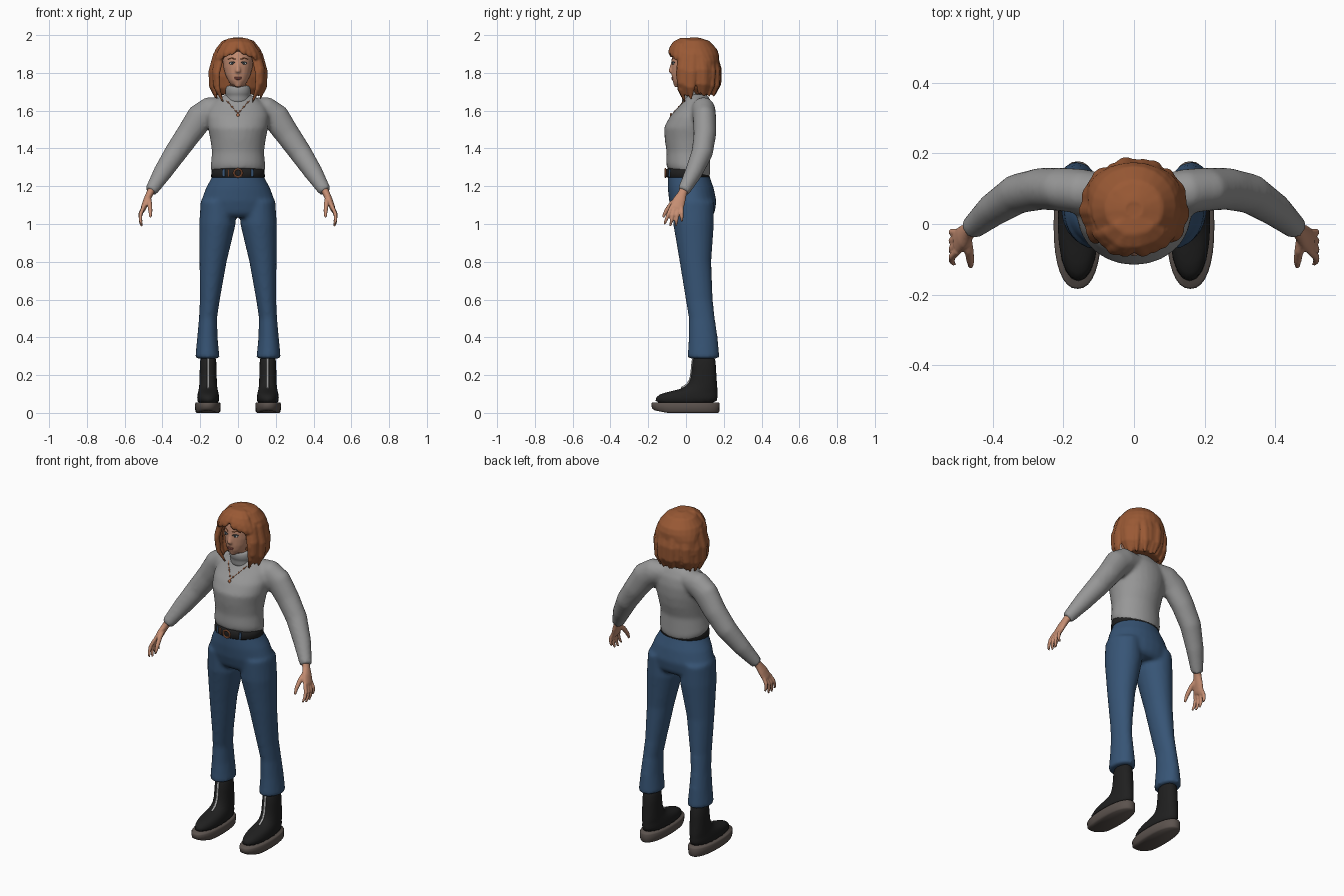
import bpy, bmesh, math, random
from mathutils import Vector
from mathutils.bvhtree import BVHTree

random.seed(4)
if "Cube" in bpy.data.objects:
    bpy.data.objects.remove(bpy.data.objects["Cube"])


def material(name, *rgb):
    m = bpy.data.materials.new(name)
    m.use_nodes = True
    m.diffuse_color = (*rgb, 1)
    node = m.node_tree.nodes["Principled BSDF"]
    node.inputs["Base Color"].default_value = (*rgb, 1)
    node.inputs["Roughness"].default_value = 0.8
    return m


HAIR = material("auburn hair", 0.32, 0.10, 0.035)
SKIN = material("skin", 0.56, 0.27, 0.17)
KNIT = material("grey knit", 0.31, 0.31, 0.31)
DENIM = material("blue denim", 0.038, 0.09, 0.18)
LEATHER = material("black leather", 0.014, 0.014, 0.014)
SOLE = material("taupe sole", 0.105, 0.085, 0.075)
COPPER = material("copper", 0.45, 0.16, 0.07)
LIGHT = material("pale grey", 0.5, 0.5, 0.5)
LIPS = material("lips", 0.36, 0.11, 0.085)
IRIS = material("dark iris", 0.035, 0.05, 0.06)

X, Y, Z = Vector((1, 0, 0)), Vector((0, 1, 0)), Vector((0, 0, 1))


def loft(bm, rings, hint=X, axis=None, n=20, power=2.0):
    """Skin a closed tube through rings of (x, y, z, radius along hint, other radius)."""
    pts = [Vector(r[:3]) for r in rings]
    loops = []
    for i, r in enumerate(rings):
        t = axis or (pts[min(i + 1, len(pts) - 1)] - pts[max(i - 1, 0)]).normalized()
        u = (hint - t * hint.dot(t)).normalized()
        v = t.cross(u)
        loop = []
        for k in range(n):
            a = math.tau * k / n
            c, s = math.cos(a), math.sin(a)
            c = math.copysign(abs(c) ** (2 / power), c)
            s = math.copysign(abs(s) ** (2 / power), s)
            loop.append(bm.verts.new(pts[i] + u * c * r[3] + v * s * r[4]))
        loops.append(loop)
    for a, b in zip(loops, loops[1:]):
        for k in range(n):
            bm.faces.new((a[k], a[(k + 1) % n], b[(k + 1) % n], b[k]))
    bm.faces.new(loops[0])
    bm.faces.new(loops[-1])


def upright(bm, rows, x=0, **kw):
    """Loft level rings given as (z, y centre, x radius, y radius)."""
    loft(bm, [(x, cy, z, rx, ry) for z, cy, rx, ry in rows], axis=Z, **kw)


def finish(name, bm, mat, voxel=0, smooth=0, subdiv=0):
    bmesh.ops.recalc_face_normals(bm, faces=bm.faces)
    me = bpy.data.meshes.new(name)
    bm.to_mesh(me)
    bm.free()
    me.materials.append(mat)
    me.shade_smooth()
    ob = bpy.data.objects.new(name, me)
    bpy.context.collection.objects.link(ob)
    if subdiv:
        ob.modifiers.new("round", "SUBSURF").levels = subdiv
        ob.modifiers["round"].render_levels = subdiv
    if voxel:
        rm = ob.modifiers.new("merge", "REMESH")
        rm.mode, rm.voxel_size, rm.use_smooth_shade = "VOXEL", voxel, True
    if smooth:
        sm = ob.modifiers.new("soften", "SMOOTH")
        sm.factor, sm.iterations = 0.5, smooth
    return ob


def surface(ob):
    """Return a function giving the front surface point at (x, z)."""
    tree = BVHTree.FromObject(ob, bpy.context.evaluated_depsgraph_get())

    def front(x, z):
        hit = tree.ray_cast(Vector((x, -1, z)), Y)[0]
        return hit or Vector((x, 0, z))
    return front


def cord(name, front, pts, radius, mat):
    cu = bpy.data.curves.new(name, "CURVE")
    cu.dimensions, cu.bevel_depth, cu.bevel_resolution = "3D", radius, 2
    cu.use_fill_caps = True
    sp = cu.splines.new("POLY")
    sp.points.add(len(pts) - 1)
    for p, (x, z) in zip(sp.points, pts):
        p.co = (*front(x, z), 1)
    cu.materials.append(mat)
    bpy.context.collection.objects.link(bpy.data.objects.new(name, cu))


def blob(name, centre, size, mat):
    bm = bmesh.new()
    bmesh.ops.create_uvsphere(bm, u_segments=16, v_segments=10, radius=1)
    for v in bm.verts:
        v.co = Vector(centre) + Vector(a * b for a, b in zip(v.co, size))
    return finish(name, bm, mat)


SIDES = (("left", 1), ("right", -1))

# Sweater: torso and sleeves merged into one knit
bm = bmesh.new()
upright(bm, [(1.27, .012, .135, .112), (1.30, .012, .146, .117), (1.38, .012, .138, .115),
             (1.45, .017, .147, .130), (1.51, .02, .16, .137), (1.57, .037, .165, .122),
             (1.62, .055, .15, .095), (1.66, .058, .11, .07), (1.69, .05, .06, .055)], n=28)
for v in bm.verts:
    if v.co.z < 1.32:
        v.co.z -= v.co.y * 0.22
for _, s in SIDES:
    loft(bm, [(s * x, y, z, a, b) for x, y, z, a, b in (
        (.05, .085, 1.62, .05, .05), (.145, .092, 1.602, .064, .074), (.20, .098, 1.565, .062, .075),
        (.262, .1, 1.475, .060, .066), (.33, .086, 1.378, .057, .06), (.40, .04, 1.272, .047, .05),
        (.462, -.014, 1.172, .033, .034))], hint=Y)
sweater = finish("sweater", bm, KNIT, voxel=.011, smooth=6)

# Rolled collar
bm = bmesh.new()
upright(bm, [(1.63, .045, .075, .07), (1.66, .04, .066, .062), (1.685, .036, .064, .06),
             (1.69, .035, .070, .066), (1.725, .03, .066, .062), (1.735, .03, .055, .052)])
finish("collar", bm, KNIT, subdiv=1)

# Jeans: hips and flared legs merged
bm = bmesh.new()
upright(bm, [(1.27, .012, .13, .108), (1.24, .016, .143, .113), (1.19, .025, .17, .122),
             (1.12, .036, .196, .125), (1.06, .04, .2, .112), (1.035, .04, .19, .09)], n=28)
for _, s in SIDES:
    loft(bm, [(s * x, y, z, a, b) for x, y, z, a, b in (
        (.108, .038, 1.12, .09, .11), (.109, .04, 1.0, .097, .108), (.132, .05, .8, .072, .084),
        (.149, .07, .6, .053, .072), (.159, .084, .5, .048, .069), (.162, .091, .4, .054, .077),
        (.162, .093, .288, .065, .085))], axis=Z)
finish("jeans", bm, DENIM, voxel=.011, smooth=4)

# Belt, loops and buckle
bm = bmesh.new()
upright(bm, [(1.246, .01, .138, .112), (1.25, .01, .143, .116),
             (1.288, .008, .139, .112), (1.294, .008, .13, .106)], n=32)
belt = finish("belt", bm, LEATHER)
on_belt = surface(belt)
for side, s in SIDES:
    cord(side + "_belt_loop", on_belt, [(s * .075, 1.25), (s * .075, 1.29)], .007, DENIM)
cord("belt_keeper", on_belt, [(-.05, 1.252), (-.05, 1.288)], .004, COPPER)
bpy.ops.mesh.primitive_torus_add(major_radius=.021, minor_radius=.005, major_segments=24,
                                 minor_segments=8, location=on_belt(0, 1.27) - Y * .004,
                                 rotation=(math.pi / 2, 0, 0))
bpy.context.object.name = "buckle"
bpy.context.object.data.materials.append(COPPER)

# Necklace with pendant
on_knit = surface(sweater)
for side, s in SIDES:
    chain = [(s * .062 * (1 - t / 6), 1.655 - .07 * t / 6) for t in range(7)]
    cord(side + "_chain", on_knit, chain, .0018, COPPER)
    for x, z in chain[1:-1:2]:
        blob(side + "_bead", on_knit(x, z), (.005, .005, .005), COPPER)
blob("pendant", on_knit(0, 1.575), (.009, .006, .012), COPPER)

# Boots, soles and laces
for side, s in SIDES:
    bm = bmesh.new()
    upright(bm, [(.33, .095, .044, .062), (.22, .096, .045, .064), (.15, .092, .047, .073),
                 (.125, .07, .05, .098), (.108, .025, .055, .143), (.088, .002, .059, .167),
                 (.04, -.002, .061, .172)], x=s * .158, power=2.2)
    boot = finish(side + "_boot", bm, LEATHER, subdiv=1)
    bm = bmesh.new()
    upright(bm, [(0, .003, .058, .168), (.008, -.002, .066, .178), (.048, -.003, .068, .181),
                 (.056, -.003, .063, .176)], x=s * .16, n=32, power=2.3)
    for v in bm.verts:
        if v.co.y < -.1 and v.co.z < .02:
            v.co.z += (-.1 - v.co.y) * .2
    finish(side + "_sole", bm, SOLE)
    on_boot = surface(boot)
    cord(side + "_lace", on_boot, [(s * .157, .13 + .02 * i) for i in range(9)], .006, LIGHT)

# Hands: palm, fingers and thumb merged
for side, s in SIDES:
    bm = bmesh.new()
    loft(bm, [(s * x, y, z, a, b) for x, y, z, a, b in (
        (.45, -.005, 1.195, .024, .022), (.468, -.02, 1.16, .024, .019), (.484, -.036, 1.125, .034, .018),
        (.5, -.05, 1.085, .037, .015), (.504, -.055, 1.07, .03, .01))], hint=Y, n=16)
    for i in range(4):
        y, reach = -.078 + .018 * i, (.085, .095, .092, .072)[i]
        fan = -.034 + .012 * i
        loft(bm, [(s * (.5 + dx), y + fan * t, 1.09 - reach * t, r, r) for t, dx, r in (
            (0, 0, .0105), (.45, .016, .0105), (.8, .017, .009), (1.08, .010, .006))], hint=Y, n=10)
    loft(bm, [(s * x, y, z, r, r) for x, y, z, r in (
        (.474, -.035, 1.14, .014), (.468, -.075, 1.11, .0135), (.464, -.105, 1.07, .0115),
        (.463, -.122, 1.035, .007))], hint=Y, n=10)
    finish(side + "_hand", bm, SKIN, voxel=.005, smooth=2)

# Head with nose
bm = bmesh.new()
upright(bm, [(1.66, .035, .045, .045), (1.73, .025, .046, .05), (1.74, -.012, .04, .052),
             (1.76, -.008, .053, .064), (1.79, .004, .067, .08), (1.83, .014, .077, .091),
             (1.87, .02, .08, .097), (1.91, .025, .078, .095), (1.95, .035, .06, .07)], n=24)
upright(bm, [(1.725, -.045, .016, .016), (1.74, -.048, .02, .018), (1.755, -.045, .016, .016)], n=12)
loft(bm, [(0, -.066, 1.865, .009, .01), (0, -.076, 1.83, .010, .012),
          (0, -.082, 1.808, .015, .012), (0, -.074, 1.797, .011, .006)], axis=Z, n=12)
head = finish("head", bm, SKIN, voxel=.006, smooth=4)

# Face details
on_face = surface(head)
for side, s in SIDES:
    eye = on_face(s * .031, 1.85)
    blob(side + "_eye", eye + Y * .001, (.015, .005, .007), LIGHT)
    blob(side + "_iris", eye - Y * .003, (.0065, .003, .0065), IRIS)
    cord(side + "_lash", on_face, [(s * x, z) for x, z in
         ((.015, 1.853), (.024, 1.858), (.035, 1.859), (.047, 1.853))], .0025, IRIS)
    cord(side + "_brow", on_face, [(s * x, z) for x, z in
         ((.014, 1.872), (.035, 1.879), (.053, 1.873))], .003, HAIR)
lip = on_face(0, 1.772)
blob("lower_lip", lip + Vector((0, .001, -.004)), (.018, .006, .005), LIPS)
blob("upper_lip", lip + Vector((0, .001, .003)), (.022, .005, .004), LIPS)

# Hair: a cap plus overlapping locks, merged into clumps
bm = bmesh.new()
upright(bm, [(1.985, .045, .03, .03), (1.968, .045, .085, .08), (1.925, .045, .12, .12),
             (1.895, .06, .13, .115), (1.865, .085, .133, .09), (1.78, .088, .14, .086),
             (1.72, .09, .125, .072), (1.685, .09, .09, .05)], n=24)
FALL = (0, .06, .27, .55, .8, 1)
TAPER = (.5, .9, 1, 1, .85, .25)


def lock(start, end, tip, spread, width, depth):
    rings = []
    swell = random.uniform(.96, 1.03)
    for f, g, w in zip(spread, FALL, TAPER):
        a = math.radians(start + (end - start) * g)
        rings.append((.141 * f * swell * math.sin(a), .04 - .134 * f * swell * math.cos(a),
                      1.98 - (1.98 - tip) * g, width * w, depth * w))
    mid = math.radians((start + end) / 2)
    loft(bm, rings, hint=Vector((math.cos(mid), math.sin(mid), 0)), n=10)


LONG, FRINGE = (.15, .5, .82, .99, .98, .82), (.15, .5, .75, .88, .96, 1)
for s in (1, -1):
    for i, a in enumerate((4, 16, 28, 40)):
        lock(s * a, s * (a * 1.2 + 10), 1.895 - .013 * i, FRINGE, .022, .013)
    lock(s * 50, s * 58, 1.645, (.15, .5, .82, .99, .92, .66), .022, .016)
    for a in range(62, 181, 13):
        lock(s * a, s * (a + random.uniform(-7, 7)), random.uniform(1.655, 1.69), LONG,
             random.uniform(.02, .03), .016)
finish("hair", bm, HAIR, voxel=.006, smooth=2)
